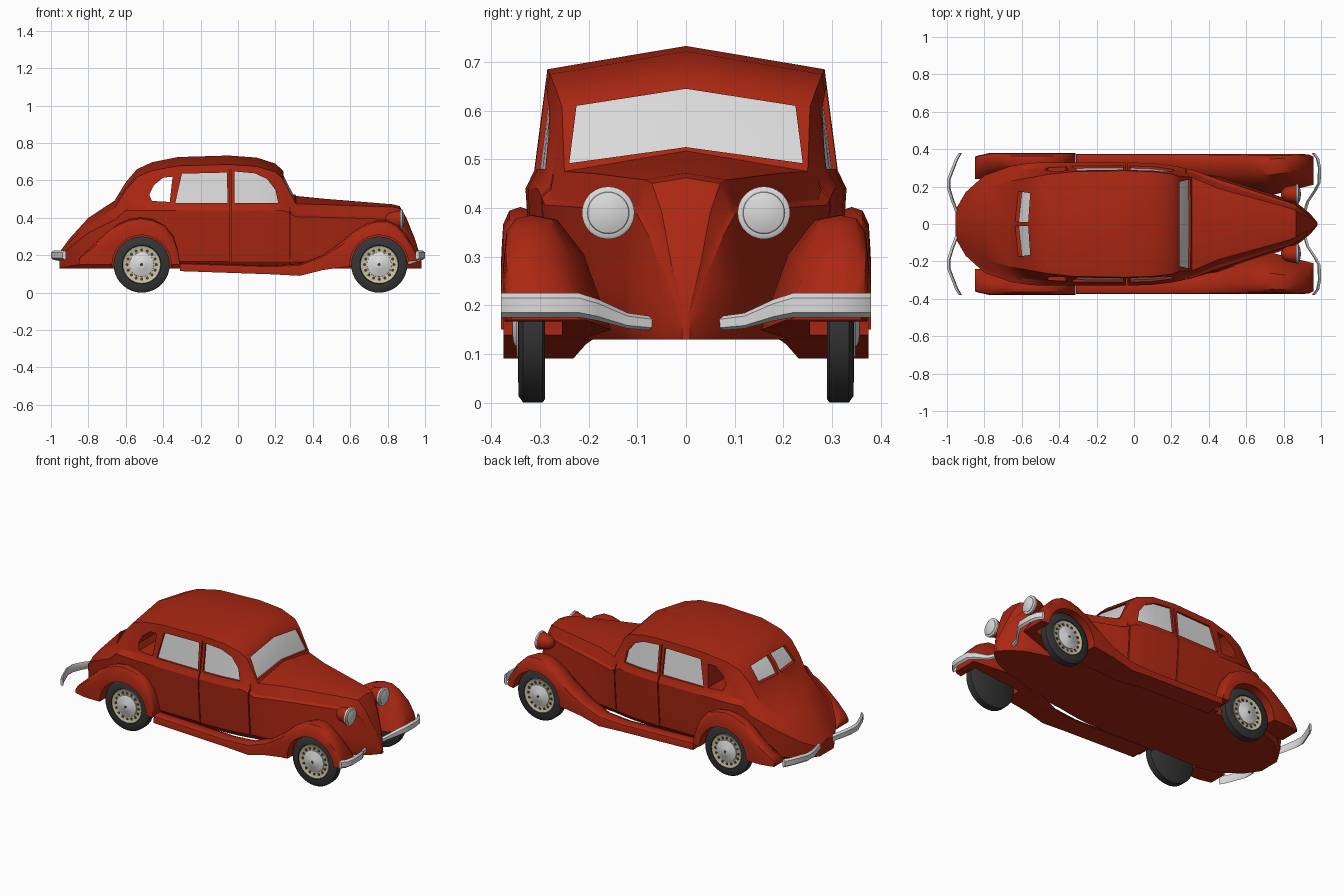
import bpy, bmesh, math

if "Cube" in bpy.data.objects:
    bpy.data.objects.remove(bpy.data.objects["Cube"])


def material(name, r, g, b):
    m = bpy.data.materials.new(name)
    m.diffuse_color = (r, g, b, 1)
    m.use_nodes = True
    m.node_tree.nodes["Principled BSDF"].inputs["Base Color"].default_value = m.diffuse_color
    return m


RED = material("red_paint", 0.40, 0.020, 0.006)
SILVER = material("light_silver", 0.70, 0.70, 0.70)
RUBBER = material("tyre_rubber", 0.035, 0.035, 0.037)
CREAM = material("cream_rim", 0.58, 0.54, 0.38)
DARK = material("dark_holes", 0.07, 0.045, 0.025)
REAR_AXLE, FRONT_AXLE, AXLE_Z = -.515, .755, .15


def loft(name, rings, mat=None):
    """Skin a list of equal point loops and cap both ends."""
    bm = bmesh.new()
    loops = [[bm.verts.new(p) for p in ring] for ring in rings]
    n = len(loops[0])
    for a, b in zip(loops, loops[1:]):
        for i in range(n):
            bm.faces.new((a[i], a[(i + 1) % n], b[(i + 1) % n], b[i]))
    bm.faces.new(loops[0])
    bm.faces.new(loops[-1])
    bmesh.ops.recalc_face_normals(bm, faces=bm.faces)
    mesh = bpy.data.meshes.new(name)
    bm.to_mesh(mesh)
    bm.free()
    ob = bpy.data.objects.new(name, mesh)
    bpy.context.collection.objects.link(ob)
    if mat:
        mesh.materials.append(mat)
    return ob


def activate(ob):
    bpy.ops.object.select_all(action='DESELECT')
    ob.select_set(True)
    bpy.context.view_layer.objects.active = ob


def boolean(ob, cutter, op='DIFFERENCE'):
    m = ob.modifiers.new("cut", 'BOOLEAN')
    m.object, m.operation, m.solver = cutter, op, 'EXACT'
    activate(ob)
    bpy.ops.object.modifier_apply(modifier=m.name)


def smooth(ob, angle=38):
    activate(ob)
    bpy.ops.object.shade_smooth_by_angle(angle=math.radians(angle))


def mirror(ob):
    m = ob.modifiers.new("mirror", 'MIRROR')
    m.use_axis = (False, True, False)
    m.use_mirror_merge = False
    activate(ob)
    bpy.ops.object.modifier_apply(modifier=m.name)
    smooth(ob)


def prism_y(outline, y0, y1):
    return loft("cutter", [[(x, y, z) for x, z in outline] for y in (y0, y1)])


def prism_x(outline, x0, x1):
    return loft("cutter", [[(x, y, z) for y, z in outline] for x in (x0, x1)])


def circle(cx, cz, r, n=36):
    return [(cx + r * math.cos(2 * math.pi * i / n), cz + r * math.sin(2 * math.pi * i / n))
            for i in range(n)]


def box(x0, x1, z0, z1):
    return [(x0, z0), (x1, z0), (x1, z1), (x0, z1)]


# Body stations: x, belt half width, roof half width, top height
stations = [
    (-.955, .075, .05, .215), (-.90, .17, .12, .29), (-.80, .26, .19, .40),
    (-.66, .31, .23, .492), (-.60, .32, .24, .59), (-.54, .327, .25, .66),
    (-.46, .33, .265, .697), (-.32, .33, .28, .725), (-.05, .33, .285, .733),
    (.10, .325, .28, .722), (.20, .313, .268, .69), (.24, .305, .255, .652),
    (.31, .29, .25, .517), (.45, .24, .19, .503), (.83, .115, .085, .472),
    (.865, .10, .07, .462), (.90, .075, .05, .40), (.945, .04, .03, .29), (.98, .007, .005, .18)]


def body_ring(x, yk, yr, zt):
    zb, zr = .13, zt - .168 * yr
    zk = min(.44, zb + .8 * (zr - zb))
    yb = yk * .94 if x < .4 else yk + min(.015, (.985 - x) * .3)
    half = [(yb * .9, zb), (yb, zb + (zk - zb) * .12), ((yb + yk) / 2, zb + (zk - zb) * .5),
            (yk, zk), (yk + (yr - yk) * .4, zk + (zr - zk) * .15), (yr, zr)]
    return ([(x, 0, zb)] + [(x, y, z) for y, z in half] + [(x, 0, zt)]
            + [(x, -y, z) for y, z in reversed(half)])


body = loft("body", [body_ring(*s) for s in stations], RED)

# Window openings with recessed glass
front_pane = [(-.02, .48), (.215, .48), (.20, .55), (.155, .608), (.09, .638), (-.02, .648)]
rear_pane = [(-.335, .48), (-.055, .48), (-.06, .642), (-.30, .636)]
back_pane = [(.012, .53), (.175, .53), (.165, .615), (.012, .628)]
screen = [(-.24, .492), (0, .525), (.24, .492), (.225, .61), (0, .645), (-.225, .61)]
openings = [("windscreen_glass", prism_x(screen, .2, .5))]
for s in (1, -1):
    openings += [("front_door_glass", prism_y(front_pane, .22 * s, .5 * s)),
                 ("rear_door_glass", prism_y(rear_pane, .22 * s, .5 * s)),
                 ("rear_window_glass", prism_x([(y * s, z) for y, z in back_pane], -.8, -.5))]
core = [[(x * .975, y * .965, z * .988) for x, y, z in body_ring(*s)] for s in stations]
for name, cutter in openings:
    glass = loft(name, core, SILVER)
    boolean(glass, cutter, 'INTERSECT')
    smooth(glass)

# Open quarter windows, door seams and wheel wells
quarter = [(-.365, .485), (-.35, .62), (-.40, .615), (-.45, .575), (-.475, .525), (-.46, .49)]
cutters = [c for _, c in openings] + [prism_y(quarter, -.5, .5)]
rear_well, front_well = [prism_y(circle(cx, AXLE_Z, .158), .255, .5)
                         for cx in (REAR_AXLE, FRONT_AXLE)]
cutters += [rear_well, front_well, prism_y(circle(REAR_AXLE, AXLE_Z, .158), -.255, -.5)]
for s in (1, -1):
    for seam in (box(-.042, -.036, .15, .655), box(.275, .281, .15, .47)):
        cutters.append(prism_y(seam, .272 * s, .5 * s))
for c in cutters:
    boolean(body, c)
smooth(body, 28)


# Wings with rounded shoulders
def wing_ring(x, zl, zt, yi, yo):
    h, w = zt - zl, yo - yi
    return [(x, y, z) for y, z in (
        (yi, zl), (yo, zl), (yo, zl + h * .6), (yo - w * .03, zl + h * .86),
        (yo - w * .12, zl + h * .97), (yo - w * .28, zt), (yo - w * .5, zl + h * .96),
        (yi + w * .25, zl + h * .66))]


# Front wing and running board: x, bottom height, top height
front_rows = [(-.31, .115, .16), (.18, .098, .145), (.33, .09, .155), (.45, .12, .20),
              (.55, .135, .27), (.62, .14, .33), (.68, .145, .365), (.74, .15, .385),
              (.80, .155, .385), (.85, .16, .36), (.90, .165, .31), (.94, .17, .24),
              (.96, .17, .19)]
front_rings = []
for x, zl, zt in front_rows:
    inner = min(.25, .155 + max(0, .68 - x) * .22 + max(0, x - .74) * .25)
    front_rings.append(wing_ring(x, zl, zt, inner, .375 - max(0, x - .93) * .5))

# Rear wing: x, top height
rear_rows = [(-.85, .18), (-.835, .20), (-.77, .26), (-.70, .325), (-.64, .368), (-.58, .393),
             (-.52, .402), (-.45, .39), (-.39, .357), (-.345, .30), (-.322, .23), (-.312, .17)]
rear_rings = [wing_ring(x, .15, zt, .24, .38 - max(0, -.8 - x) * .4) for x, zt in rear_rows]
for name, rings, well in (("front_wing_and_running_board", front_rings, front_well),
                          ("rear_wing", rear_rings, rear_well)):
    wing = loft(name, rings, RED)
    boolean(wing, well)
    mirror(wing)
for c in cutters:
    bpy.data.objects.remove(c)


# Wheels: turned profiles of (y, radius)
def turned_y(name, profile, cx, cz, mat, n=36):
    rings = [[(x, y, z) for x, z in circle(cx, cz, r, n)] for y, r in profile]
    mirror(loft(name, rings, mat))


for end, cx in (("rear", REAR_AXLE), ("front", FRONT_AXLE)):
    turned_y(end + "_tyre", [(.29, .143), (.295, .15), (.335, .15), (.344, .137),
                             (.345, .104), (.335, .10)], cx, AXLE_Z, RUBBER)
    turned_y(end + "_rim", [(.33, .102), (.344, .10), (.339, .088), (.339, .06)],
             cx, AXLE_Z, CREAM)
    turned_y(end + "_hub", [(.335, .066), (.343, .065), (.348, .055), (.350, .035),
                            (.355, .026), (.357, .01)], cx, AXLE_Z, SILVER)
    turned_y(end + "_hub_dot", [(.354, .009), (.358, .008)], cx, AXLE_Z, DARK, 12)
    for x, z in circle(cx, AXLE_Z, .078, 16):
        turned_y(end + "_rim_hole", [(.335, .0085), (.3405, .0085)], x, z, DARK, 8)


# Headlamps: turned profiles of (x, radius)
def turned_x(name, profile, mat):
    mirror(loft(name, [[(x, y, z) for y, z in circle(.16, .39, r)] for x, r in profile], mat))


turned_x("headlamp_shell", [(.785, .008), (.795, .026), (.815, .04), (.87, .051)], RED)
turned_x("headlamp_ring", [(.865, .051), (.868, .054), (.878, .054), (.882, .047)], SILVER)
turned_x("headlamp_lens", [(.875, .047), (.884, .042), (.890, .025), (.892, .006)], SILVER)


# Bumpers: swept bar through (x, y, height), thinner where it dips
def bumper(name, path, d):
    rings = []
    for x, y, z in path:
        h = .025 + (z - .155) * .55
        rings.append([(x + dx * d, y, z + k * h) for dx, k in (
            (0, -.5), (1, -.3), (1, .3), (0, .5), (-.4, .3), (-.4, -.3))])
    mirror(loft(name, rings, SILVER))


bumper("front_bumper", [(.955, .38, .20), (.978, .35, .20), (.988, .30, .20), (.986, .22, .20),
                        (.965, .18, .19), (.925, .12, .168), (.89, 0, .155)], .012)
bumper("rear_bumper", [(-.925, .38, .20), (-.945, .345, .20), (-.986, .24, .20),
                       (-.986, .19, .20), (-.968, .13, .195), (-.93, .03, .185)], -.013)
